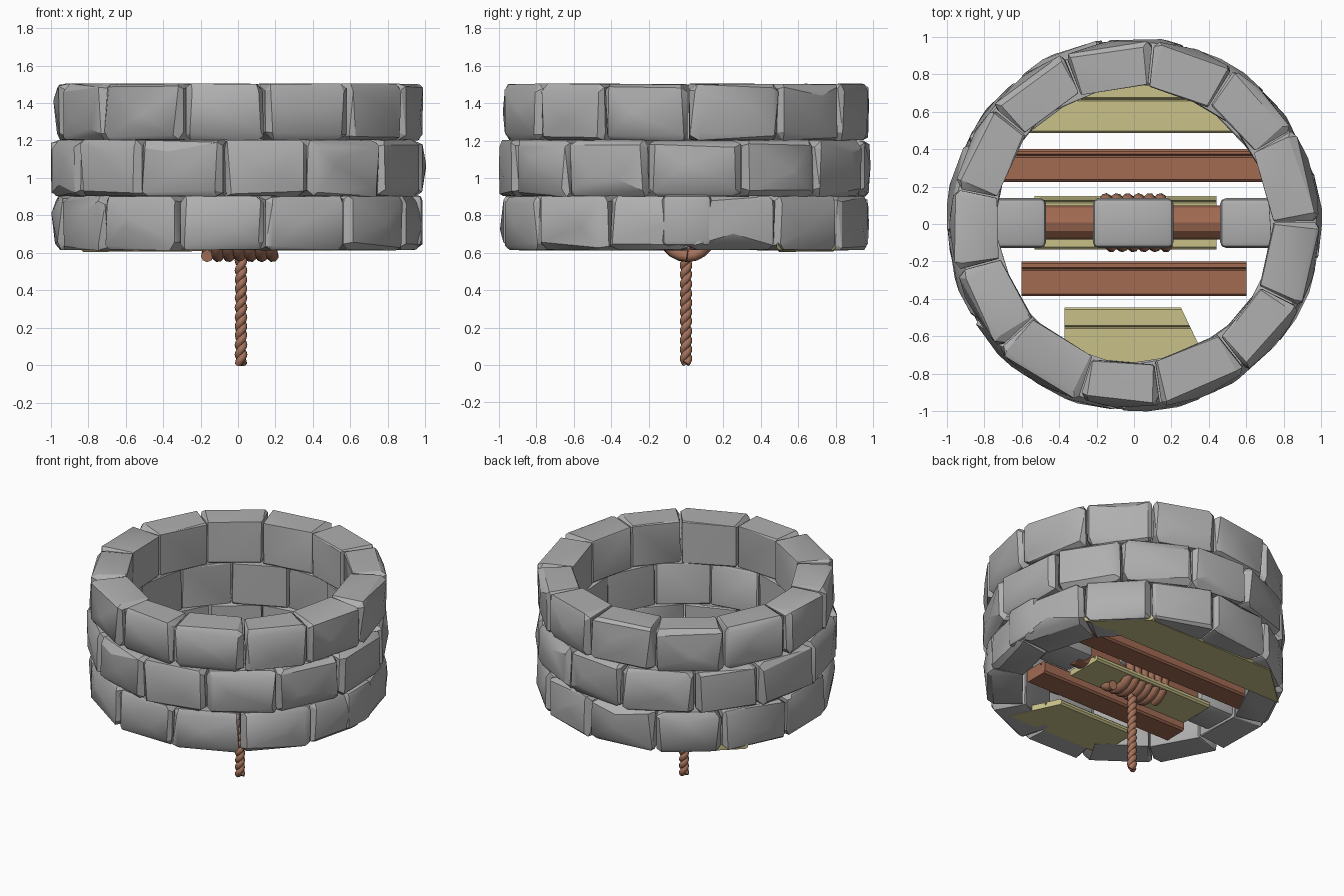
import bpy, bmesh, math, random
from mathutils import Vector

if "Cube" in bpy.data.objects:
    bpy.data.objects.remove(bpy.data.objects["Cube"])

random.seed(7)


def material(name, rgb):
    m = bpy.data.materials.new(name)
    m.diffuse_color = (*rgb, 1)
    m.use_nodes = True
    m.node_tree.nodes["Principled BSDF"].inputs["Base Color"].default_value = m.diffuse_color
    return m


STONE = material("grey stone", (0.43, 0.43, 0.43))
WOOD = material("brown wood", (0.36, 0.145, 0.085))
PALE = material("pale yellow wood", (0.58, 0.53, 0.25))
ROPE = material("rope brown", (0.38, 0.17, 0.105))


def finish(name, bm, mat, angle=25):
    bmesh.ops.recalc_face_normals(bm, faces=bm.faces[:])
    me = bpy.data.meshes.new(name)
    bm.to_mesh(me)
    bm.free()
    ob = bpy.data.objects.new(name, me)
    bpy.context.collection.objects.link(ob)
    me.materials.append(mat)
    bpy.ops.object.select_all(action='DESELECT')
    ob.select_set(True)
    bpy.context.view_layer.objects.active = ob
    bpy.ops.object.shade_smooth_by_angle(angle=math.radians(angle))
    return ob


def add_stone(bm, place, size):
    """Chipped block: hull of unevenly cut corners. place maps -1..1 coords to space."""
    pts = []
    for sx in (-1, 1):
        for sy in (-1, 1):
            for sz in (-1, 1):
                big = 0.042 if sy > 0 else 0.014
                for axis in range(3):
                    p = [sx, sy, sz]
                    for k in range(3):
                        if k != axis:
                            cut = big * random.uniform(0.35, 1.15)
                            # keep the top and bottom beds fairly wide
                            p[k] *= 1 - 2 * cut / size[k]
                        else:
                            p[k] *= 1 - random.uniform(0, 0.012) / size[k]
                    pts.append(place(*p))
    # slight swelling of the outer face
    pts.append(place(random.uniform(-.4, .4), 1.05, random.uniform(-.4, .4)))
    pts.append(place(random.uniform(-.6, .6), 1.03, random.uniform(-.6, .6)))
    vs = [bm.verts.new(p) for p in pts]
    res = bmesh.ops.convex_hull(bm, input=vs)
    junk = [v for v in set(res["geom_interior"] + res["geom_unused"])
            if isinstance(v, bmesh.types.BMVert) and v.is_valid]
    if junk:
        bmesh.ops.delete(bm, geom=junk, context='VERTS')


# Three courses of wall stones
COUNT = 13
STEP = 2 * math.pi / COUNT
for n, (start, z0, z1, outer) in enumerate([(-81, 0.612, 0.905, 0.985),
                                             (-94, 0.9, 1.205, 0.995),
                                             (-81, 1.2, 1.505, 0.985)]):
    bm = bmesh.new()
    joints = [math.radians(start) + STEP * i + random.uniform(-.025, .025)
              for i in range(COUNT)]
    joints.append(joints[0] + 2 * math.pi)
    for i in range(COUNT):
        a0, a1 = joints[i] + 0.002, joints[i + 1] - 0.002
        r1 = outer + random.uniform(-0.008, 0.006)
        r0 = 0.745 + random.uniform(-0.012, 0.012)

        def place(u, v, w):
            a = a0 + (a1 - a0) * (u + 1) / 2
            r = r0 + (r1 - r0) * (v + 1) / 2
            z = z0 + (z1 - z0) * (w + 1) / 2
            return Vector((r * math.cos(a), r * math.sin(a), z))

        add_stone(bm, place, (0.42, r1 - r0, z1 - z0))
    finish("stone_course_%d" % (n + 1), bm, STONE)

# Loose stones on the centre line; each is widest across its middle
for name, x0, x1, zlo, zhi in [("support_stone_left", -0.97, -0.47, 0.635, 0.9),
                               ("support_stone_right", 0.46, 0.985, 0.635, 0.91),
                               ("middle_stone", -0.22, 0.21, 0.7, 0.91)]:
    bm = bmesh.new()
    bmesh.ops.create_cube(bm, size=1)
    for v in bm.verts:
        v.co = Vector(((x0 + x1) / 2 + v.co.x * (x1 - x0),
                       0.005 + v.co.y * 0.265,
                       (zlo + zhi) / 2 + v.co.z * (zhi - zlo)))
    bmesh.ops.bevel(bm, geom=bm.edges[:], offset=0.03, segments=2,
                    profile=0.5, affect='EDGES')
    finish(name, bm, STONE)


def plank(name, mat, y0, y1, z0, z1, left, right, groove, tilt=0.0):
    """Board along x; left and right give the end x at y0 and y1."""
    c = 0.012
    prof = [(y0 + c, z0), (y1 - c, z0), (y1, z0 + c), (y1, z1 - c), (y1 - c, z1),
            (groove + .009, z1), (groove, z1 - .025), (groove - .009, z1),
            (y0 + c, z1), (y0, z1 - c), (y0, z0 + c)]
    bm = bmesh.new()
    rings = []
    for e in (left, right):
        ring = []
        for y, z in prof:
            x = e[0] + (e[1] - e[0]) * (y - y0) / (y1 - y0)
            ring.append(bm.verts.new((x, y, z + tilt * x)))
        rings.append(ring)
        bm.faces.new(ring)
    n = len(prof)
    for i in range(n):
        j = (i + 1) % n
        bm.faces.new((rings[0][i], rings[0][j], rings[1][j], rings[1][i]))
    finish(name, bm, mat)


# Boards and beams across the base of the shaft
plank("back_board", PALE, 0.485, 0.80, 0.610, 0.655, (-0.84, -0.50), (0.84, 0.50), 0.665, 0.006)
plank("back_beam", WOOD, 0.225, 0.40, 0.625, 0.715, (-0.74, -0.74), (0.74, 0.74), 0.365)
plank("middle_board", PALE, -0.135, 0.15, 0.617, 0.66, (-0.53, -0.53), (0.44, 0.44), 0.12)
plank("front_beam", WOOD, -0.385, -0.20, 0.62, 0.71, (-0.60, -0.60), (0.60, 0.60), -0.24)
plank("front_board", PALE, -0.80, -0.445, 0.614, 0.655, (-0.37, -0.37), (0.42, 0.25), -0.55)

# Roller carrying the rope
bm = bmesh.new()
bmesh.ops.create_cone(bm, cap_ends=True, segments=12, radius1=0.092, radius2=0.092, depth=1.06)
for v in bm.verts:
    v.co = Vector((v.co.z - 0.01, v.co.y + 0.008, v.co.x + 0.712))
finish("roller", bm, WOOD)


def cord(name, paths, radius):
    cu = bpy.data.curves.new(name, 'CURVE')
    cu.dimensions = '3D'
    cu.bevel_depth = radius
    cu.bevel_resolution = 2
    cu.use_fill_caps = True
    for path in paths:
        sp = cu.splines.new('POLY')
        sp.points.add(len(path) - 1)
        for p, co in zip(sp.points, path):
            p.co = (*co, 1)
    ob = bpy.data.objects.new(name, cu)
    bpy.context.collection.objects.link(ob)
    cu.materials.append(ROPE)
    bpy.ops.object.select_all(action='DESELECT')
    ob.select_set(True)
    bpy.context.view_layer.objects.active = ob
    bpy.ops.object.convert(target='MESH')
    bpy.ops.object.shade_smooth_by_angle(angle=math.radians(50))


# Rope wound on the roller
TURNS, SEG = 6, 20
coil = []
for i in range(TURNS * SEG + 1):
    a = 2 * math.pi * i / SEG - math.pi / 2
    coil.append((-0.165 + 0.35 * i / (TURNS * SEG),
                 0.007 + 0.125 * math.cos(a), 0.708 + 0.125 * math.sin(a)))
cord("rope_coil", [coil], 0.033)

# Hanging rope of two twisted strands
strands = []
for s in (0, math.pi):
    strands.append([(0.016 + 0.013 * math.cos(s + k * math.pi / 5),
                     0.013 * math.sin(s + k * math.pi / 5),
                     0.008 + 0.6 * k / 60) for k in range(61)])
cord("hanging_rope", strands, 0.021)
